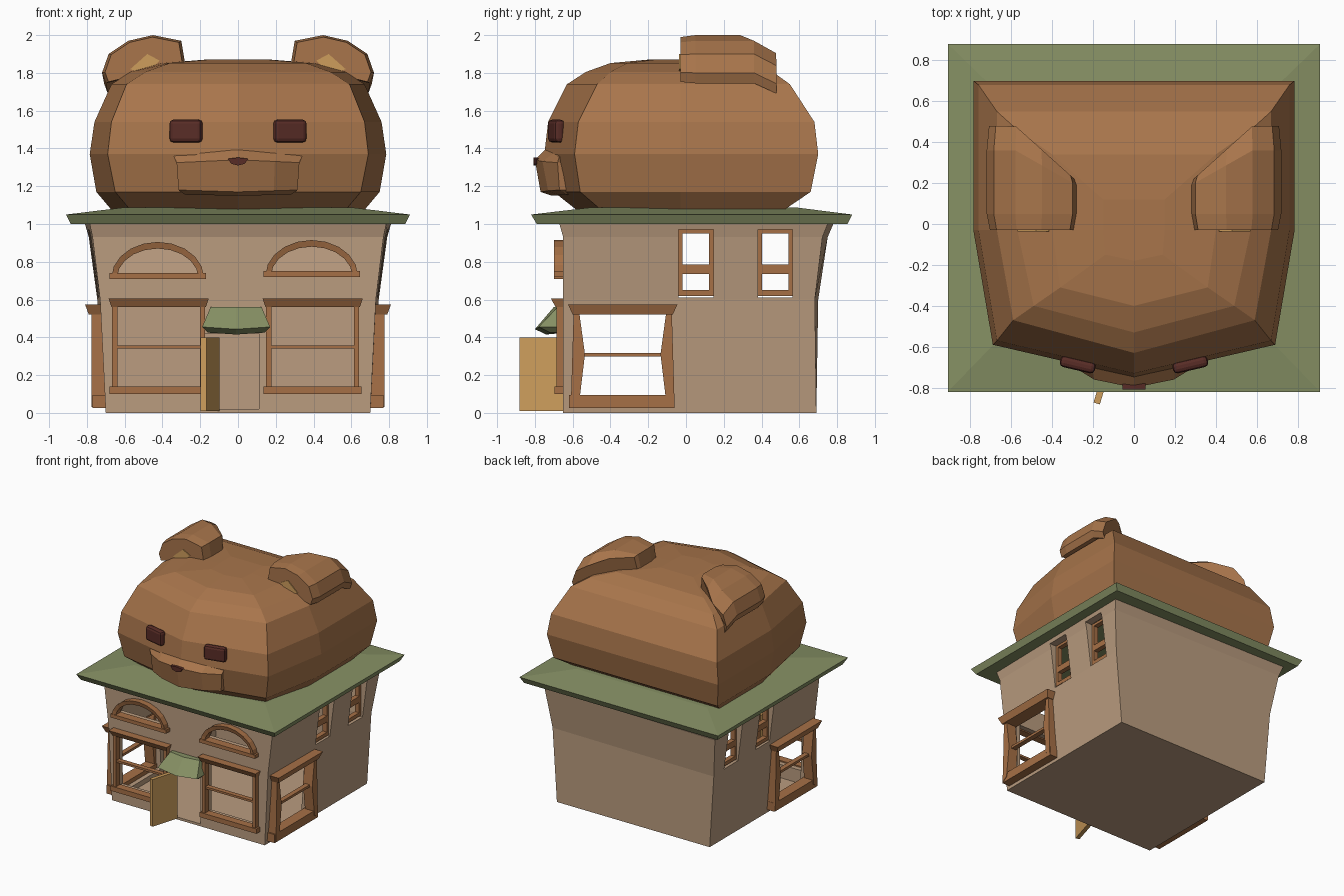
import bpy, bmesh, math
from mathutils import Matrix, Vector

if "Cube" in bpy.data.objects:
    bpy.data.objects.remove(bpy.data.objects["Cube"])


def material(name, r, g, b):
    m = bpy.data.materials.new(name)
    lin = [((c / 255 + 0.055) / 1.055) ** 2.4 for c in (r, g, b)]
    m.diffuse_color = (*lin, 1)
    m.use_nodes = True
    m.node_tree.nodes["Principled BSDF"].inputs["Base Color"].default_value = m.diffuse_color
    return m


WALL = material("tan plaster", 186, 156, 127)
FUR = material("brown fur", 168, 117, 75)
WOOD = material("brown wood", 166, 112, 70)
GREEN = material("olive green", 134, 144, 100)
GOLD = material("golden wood", 206, 158, 92)
DARK = material("dark maroon", 88, 44, 38)


def loft(name, rings, mat, closed=False):
    """Skin equal-length rings of points; cap the ends or close the loop."""
    bm = bmesh.new()
    rs = [[bm.verts.new(p) for p in r] for r in rings]
    n = len(rs[0])
    pairs = list(zip(rs, rs[1:])) + ([(rs[-1], rs[0])] if closed else [])
    for a, b in pairs:
        for i in range(n):
            j = (i + 1) % n
            bm.faces.new((a[i], a[j], b[j], b[i]))
    if not closed:
        bm.faces.new(rs[0])
        bm.faces.new(rs[-1])
    bmesh.ops.recalc_face_normals(bm, faces=bm.faces)
    me = bpy.data.meshes.new(name)
    bm.to_mesh(me)
    bm.free()
    me.materials.append(mat)
    ob = bpy.data.objects.new(name, me)
    bpy.context.collection.objects.link(ob)
    return ob


def prism(name, pts, axis, d0, d1, mat):
    """Extrude a (u, z) outline along x or y."""
    def at(d):
        return [(d, u, z) if axis == "x" else (u, d, z) for u, z in pts]
    return loft(name, [at(d0), at(d1)], mat)


def bar(name, u0, u1, z0, z1, axis, d0, d1, mat=WOOD):
    return prism(name, [(u0, z0), (u1, z0), (u1, z1), (u0, z1)], axis, d0, d1, mat)


# Hollow, outward-curving house body
def wall_ring(z, xf, xb, yf, yb, t=0.0, skew=0.0):
    return [(-xf + t, yf + t, z), (xf - t, yf + t, z),
            (xb - t, yb - t - skew, z), (-xb + t, yb - t, z)]


WALLS = [(0.0, .70, .70, -.65, .69), (0.6, .73, .745, -.65, .70),
         (0.93, .77, .79, -.65, .75), (1.0, .785, .81, -.67, .78)]
house = loft("house_walls", [wall_ring(*w, skew=0.03 * w[0]) for w in WALLS], WALL)
inner = [(0.02,) + WALLS[0][1:]] + WALLS[1:3] + [(1.03,) + WALLS[3][1:]]
cutters = [loft("cutter_room", [wall_ring(*w, t=.06, skew=.03 * w[0]) for w in inner], WALL)]


def arch(cx, z, rx, rz, n=10):
    return [(cx + rx * math.cos(math.pi * i / n), z + rz * math.sin(math.pi * i / n))
            for i in range(n + 1)]


# Front windows: square ones below, arched ones above
for side, cx, az in (("left", -.42, .715), ("right", .395, .725)):
    cutters.append(bar("cutter_front", cx - .225, cx + .225, .13, .57, "y", -.9, -.5))
    nm = side + "_front_window_"
    loft(nm + "lintel", [
        [(cx - w, y, z), (cx + w, y, z), (cx + w, -.63, z), (cx - w, -.63, z)]
        for w, y, z in ((.25, -.69, .56), (.265, -.715, .605))], WOOD)
    bar(nm + "sill", cx - .26, cx + .26, .10, .14, "y", -.695, -.63)
    bar(nm + "rail", cx - .23, cx + .23, .34, .357, "y", -.68, -.64)
    for s in (-1, 1):
        u = cx + s * .232
        bar(nm + "jamb", u - .014, u + .014, .13, .57, "y", -.685, -.63)

    acx = cx - .005
    cutters.append(prism("cutter_arch", arch(acx, az + .02, .225, .15), "y", -.9, -.5, WALL))
    outer, inn = arch(acx, az, .245, .19), arch(acx, az, .215, .155)
    loft(side + "_arch_frame", [
        [(a[0], -.70, a[1]), (b[0], -.69, b[1]), (b[0], -.63, b[1]), (a[0], -.63, a[1])]
        for a, b in zip(outer, inn)], WOOD)
    bar(side + "_arch_sill", acx - .255, acx + .255, az - .005, az + .025, "y", -.70, -.63)

# Side windows, same on both sides
cutters.append(bar("cutter_side_big", -.58, -.09, .06, .54, "x", -1, 1))
for y0 in (-.04, .38):
    cutters.append(bar("cutter_side_small", y0, y0 + .185, .61, .97, "x", -1, 1))
for s in (-1, 1):
    loft("side_window_lintel", [
        [(s * .68, -.335 - w, z), (s * x, -.335 - w, z), (s * x, -.335 + w, z), (s * .68, -.335 + w, z)]
        for w, x, z in ((.265, .79, .52), (.29, .81, .575))], WOOD)
    bar("side_window_sill", -.62, -.06, .025, .095, "x", s * .68, s * .77)
    bar("side_window_rail", -.55, -.12, .298, .318, "x", s * .71, s * .75)
    for e in (-1, 1):
        pts = [(-.335 + e * u, z) for u, z in
               ((.275, .03), (.23, .06), (.20, .31), (.23, .53), (.26, .53))]
        prism("side_window_jamb", pts, "x", s * .69, s * .775, WOOD)
    for y0 in (-.04, .38):
        for z0, z1 in ((.62, .65), (.735, .785), (.95, .972)):
            bar("upper_window_rail", y0, y0 + .185, z0, z1, "x", s * .69, s * .73)
        for u in (y0, y0 + .163):
            bar("upper_window_jamb", u, u + .022, .63, .96, "x", s * .69, s * .73)

# Doorway and open door
cutters.append(bar("cutter_door", -.18, .11, .02, .42, "y", -.9, -.5))
door = bar("open_door", -.016, .016, .01, .40, "y", -.12, .12, GOLD)
door.matrix_world = Matrix.Translation((-.148, -.762, 0)) @ Matrix.Rotation(-.29, 4, "Z")

for c in cutters:
    m = house.modifiers.new("opening", "BOOLEAN")
    m.operation, m.object, m.solver = "DIFFERENCE", c, "EXACT"
    c.hide_render = True
    c.display_type = "WIRE"

# Canopy over the door
loft("door_canopy", [
    [(-.01 - w, -.63, z), (-.01 - w, y, z), (-.01, y - .02, z - d), (-.01 + w, y, z), (-.01 + w, -.63, z)]
    for w, y, z, d in ((.15, -.72, .425, .01), (.18, -.78, .455, .012), (.135, -.68, .56, 0))], GREEN)

# Roof slab
loft("roof_slab", [
    [(-x, y0, z), (x, y0, z), (x, y1, z), (-x, y1, z)]
    for z, x, y0, y1 in ((1.0, .885, -.79, .855), (1.05, .91, -.82, .88), (1.088, .6, -.5, .58))], GREEN)


# Faceted animal head: pointed front, square back
def head_ring(z, x, yb, xf, yf, yc):
    return [(-x, yb, z), (-x, -.03, z), (-xf, yf, z), (0, yc, z),
            (xf, yf, z), (x, -.03, z), (x, yb, z)]


loft("head", [head_ring(*r) for r in (
    (1.075, .67, .52, .57, -.45, -.58), (1.17, .75, .66, .65, -.56, -.70),
    (1.37, .785, .70, .69, -.59, -.75), (1.54, .76, .68, .67, -.57, -.73),
    (1.74, .67, .55, .59, -.47, -.63), (1.805, .57, .46, .49, -.40, -.53),
    (1.852, .40, .34, .36, -.31, -.40), (1.872, .15, .12, .14, -.15, -.18))], FUR)

# Muzzle and nose
loft("muzzle", [
    [(-w, ys, z), (-.6 * w, ym, z + d * .4), (0, yc, z + d), (.6 * w, ym, z + d * .4),
     (w, ys, z), (w, -.5, z), (-w, -.5, z)]
    for z, d, w, ys, ym, yc in (
        (1.155, -.005, .28, -.63, -.67, -.71), (1.18, -.01, .315, -.67, -.73, -.77),
        (1.325, .015, .325, -.68, -.76, -.80), (1.36, .04, .34, -.67, -.70, -.74))], FUR)
prism("nose", [(-.055, 1.345), (-.035, 1.318), (0, 1.31), (.035, 1.318), (.055, 1.345), (0, 1.352)],
      "y", -.808, -.74, DARK)

for s in (-1, 1):
    # Eyes: bevelled blocks lying on the angled face
    eye = bar("eye", -.088, .088, -.06, .06, "y", -.028, .028, DARK)
    eye.matrix_world = Matrix.Translation((s * .275, -.687, 1.492)) @ Matrix.Rotation(s * .23, 4, "Z")
    bev = eye.modifiers.new("round", "BEVEL")
    bev.width, bev.segments = .02, 2

    # Ears: half-round outline, tapered back on the inner side
    outline = [(.70, 1.745), (.72, 1.80), (.685, 1.90), (.58, 1.97), (.45, 2.0), (.30, 1.97), (.28, 1.85)]
    mid = Vector((.49, 1.85))

    def ear_ring(k, y, slope, drop):
        ring = []
        for p in outline:
            q = mid + (Vector(p) - mid) * k
            lean = min(max((q.x - .28) / .30, 0), 1)
            ring.append((s * q.x, y + slope * lean, q.y - drop * lean))
        return ring
    loft("ear", [ear_ring(.93, -.03, 0, 0), ear_ring(1, .05, 0, 0),
                 ear_ring(1, .19, .17, 0), ear_ring(.95, .21, .27, .06)], FUR)
    prism("inner_ear", [(s * u, z) for u, z in ((.57, 1.82), (.48, 1.90), (.415, 1.865), (.49, 1.79))],
          "y", -.037, -.029, GOLD)
